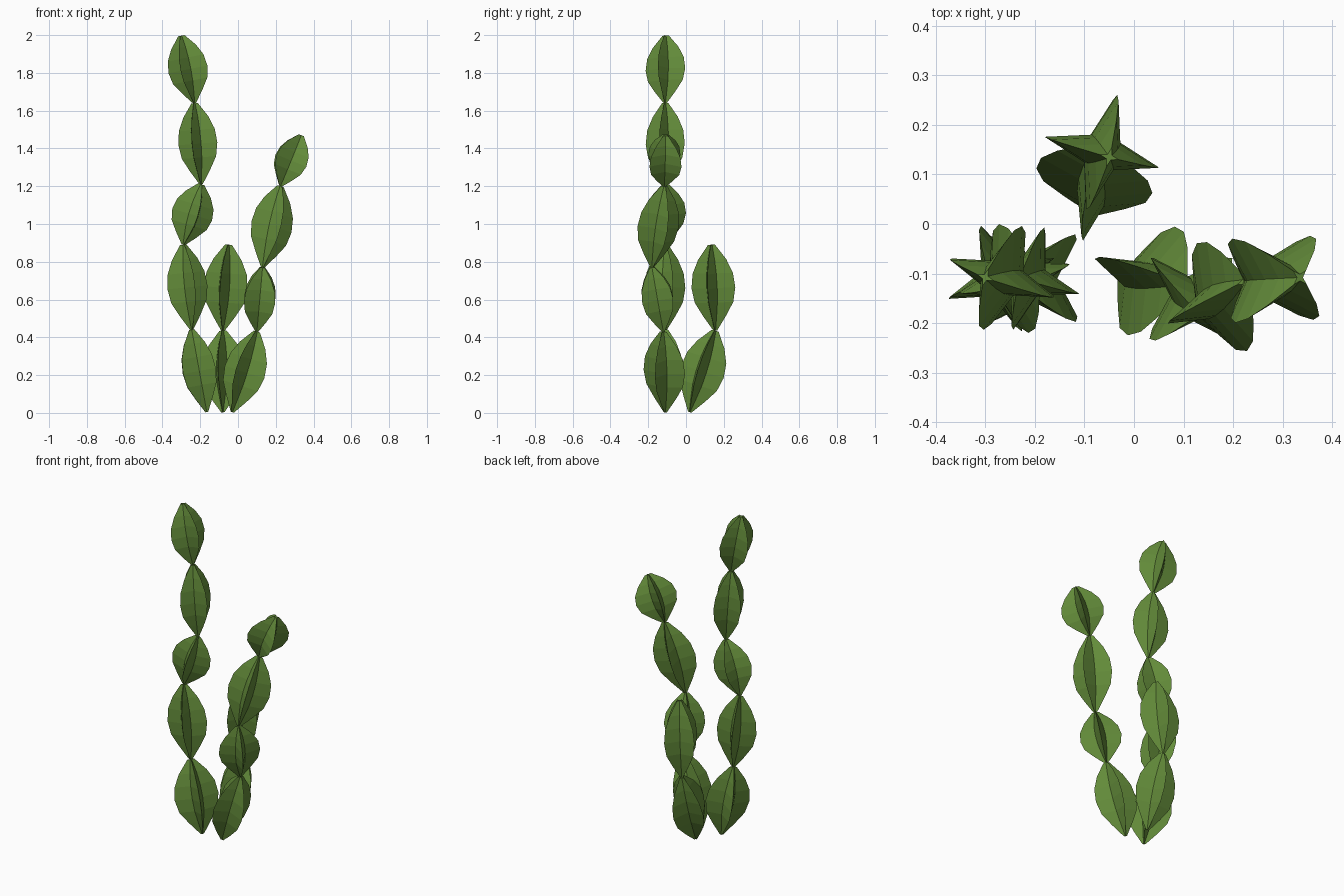
import bpy, bmesh, math
from mathutils import Vector

if "Cube" in bpy.data.objects:
    bpy.data.objects.remove(bpy.data.objects["Cube"])

green = bpy.data.materials.new("cactus green")
green.diffuse_color = (0.125, 0.26, 0.042, 1)
green.use_nodes = True
green.node_tree.nodes["Principled BSDF"].inputs["Base Color"].default_value = green.diffuse_color

# Lengthwise swelling of one cactus joint: (fraction of length, fraction of radius)
SWELL = [(0, .08), (.17, .52), (.33, .88), (.5, 1), (.67, .92), (.83, .64), (1, .16)]
RIBS, VALLEY = 4, 0.34


def add_joint(bm, a, b, angle, radius):
    """One ribbed joint from a to b; angle is the compass direction of a rib."""
    a, b = Vector(a), Vector(b)
    d = (b - a).normalized()
    h = Vector((math.cos(math.radians(angle)), math.sin(math.radians(angle)), 0))
    u = (h - d * h.dot(d)).normalized()
    v = d.cross(u)
    n = RIBS * 2
    rings = []
    for t, s in SWELL:
        ring = []
        for i in range(n):
            r = radius * s * (VALLEY if i % 2 else 1)
            w = math.tau * i / n
            ring.append(bm.verts.new(a.lerp(b, t) + (u * math.cos(w) + v * math.sin(w)) * r))
        rings.append(ring)
    for lo, hi in zip(rings, rings[1:]):
        for i in range(n):
            j = (i + 1) % n
            bm.faces.new((lo[i], lo[j], hi[j], hi[i]))
    bm.faces.new(rings[0][::-1])
    bm.faces.new(rings[-1])


def stem(name, nodes, joints):
    bm = bmesh.new()
    for a, b, (angle, radius) in zip(nodes, nodes[1:], joints):
        add_joint(bm, a, b, angle, radius)
    me = bpy.data.meshes.new(name)
    bm.to_mesh(me)
    bm.free()
    me.materials.append(green)
    bpy.context.collection.objects.link(bpy.data.objects.new(name, me))


# Tall stem on the left
stem("tall_stem",
     [(-.165, -.11, .004), (-.245, -.11, .44), (-.29, -.11, .89),
      (-.195, -.11, 1.21), (-.23, -.11, 1.64), (-.30, -.108, 1.997)],
     [(45, .125), (21, .114), (15, .114), (73, .108), (69, .112)])

# Leaning stem on the right
stem("leaning_stem",
     [(-.03, -.11, .004), (.10, -.12, .43), (.13, -.18, .77),
      (.225, -.115, 1.20), (.335, -.108, 1.47)],
     [(65, .12), (45, .117), (25, .12), (45, .12)])

# Short stem at the back
stem("short_stem",
     [(-.08, .02, .004), (-.08, .155, .435), (-.05, .135, .89)],
     [(78, .12), (75, .12)])
